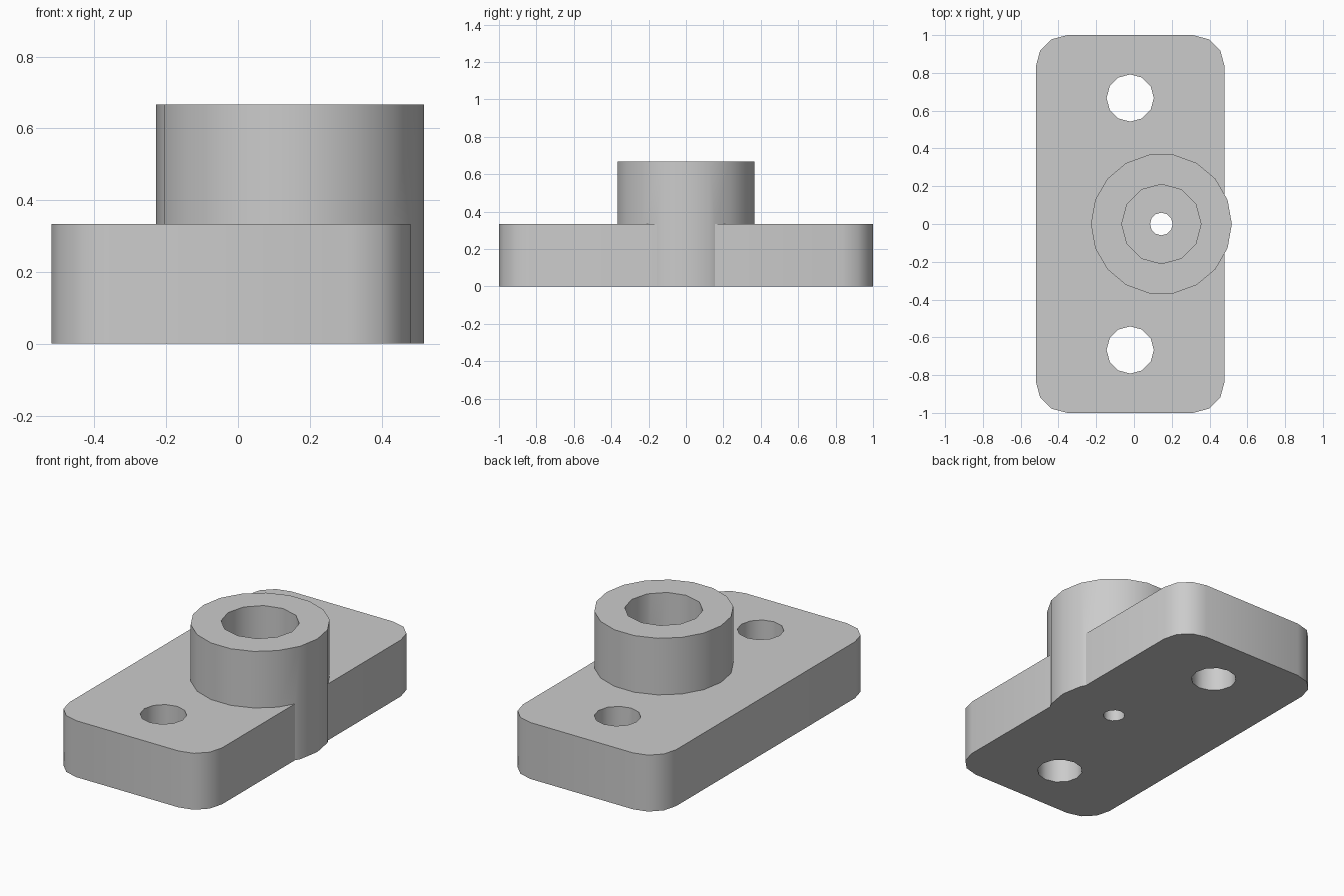
import bpy
import bmesh
from math import cos, sin, pi, radians

cube = bpy.data.objects.get("Cube")
if cube:
    bpy.data.objects.remove(cube, do_unlink=True)

grey = bpy.data.materials.new("light_grey")
grey.use_nodes = True
colour = (0.6, 0.6, 0.6, 1)
grey.diffuse_color = colour
grey.node_tree.nodes["Principled BSDF"].inputs["Base Color"].default_value = colour

THICK, HEIGHT = 0.333, 0.667
LEFT, RIGHT = -0.52, 0.48
MID = (LEFT + RIGHT) / 2
BOSS_X = 0.145


def prism(name, outline, z0, z1):
    """Extrude a closed outline from z0 to z1."""
    bm = bmesh.new()
    face = bm.faces.new([bm.verts.new((x, y, z0)) for x, y in outline])
    new = bmesh.ops.extrude_face_region(bm, geom=[face])["geom"]
    for v in new:
        if isinstance(v, bmesh.types.BMVert):
            v.co.z = z1
    bmesh.ops.recalc_face_normals(bm, faces=bm.faces)
    mesh = bpy.data.meshes.new(name)
    bm.to_mesh(mesh)
    bm.free()
    mesh.materials.append(grey)
    ob = bpy.data.objects.new(name, mesh)
    bpy.context.collection.objects.link(ob)
    return ob


def circle(x, y, r, sides):
    return [(x + r * cos(2 * pi * i / sides), y + r * sin(2 * pi * i / sides))
            for i in range(sides)]


def rounded_rect(x0, x1, y0, y1, r, steps):
    corners = [(x1 - r, y1 - r), (x0 + r, y1 - r), (x0 + r, y0 + r), (x1 - r, y0 + r)]
    return [(cx + r * cos(pi / 2 * (k + i / steps)), cy + r * sin(pi / 2 * (k + i / steps)))
            for k, (cx, cy) in enumerate(corners) for i in range(steps + 1)]


def combine(target, tool, operation):
    """Apply a boolean and discard the tool object."""
    mod = target.modifiers.new("cut", 'BOOLEAN')
    mod.operation, mod.solver, mod.object = operation, 'EXACT', tool
    bpy.context.view_layer.objects.active = target
    bpy.ops.object.modifier_apply(modifier=mod.name)
    bpy.data.objects.remove(tool, do_unlink=True)


# Rounded base plate with the round boss running down through it
block = prism("mounting_block", rounded_rect(LEFT, RIGHT, -1, 1, 0.167, 3), 0, THICK)
combine(block, prism("boss", circle(BOSS_X, 0, 0.373, 18), 0, HEIGHT), 'UNION')

# Bolt holes, blind bore in the boss, small through hole
for y in (-0.667, 0.667):
    combine(block, prism("bolt_hole", circle(MID, y, 0.125, 12), -0.1, 0.5), 'DIFFERENCE')
combine(block, prism("bore", circle(BOSS_X, 0, 0.21, 12), 0.167, 0.8), 'DIFFERENCE')
combine(block, prism("pin_hole", circle(BOSS_X, 0, 0.06, 12), -0.1, 0.3), 'DIFFERENCE')

# Smooth the round walls, keep the rims and the seam beside the boss sharp
bpy.ops.object.select_all(action='DESELECT')
block.select_set(True)
bpy.context.view_layer.objects.active = block
bpy.ops.object.shade_smooth_by_angle(angle=radians(35))
verts = block.data.vertices
for edge in block.data.edges:
    ends = [verts[i].co for i in edge.vertices]
    if all(abs(c.x - RIGHT) < 0.002 and abs(c.y) < 0.3 for c in ends):
        edge.use_edge_sharp = True
